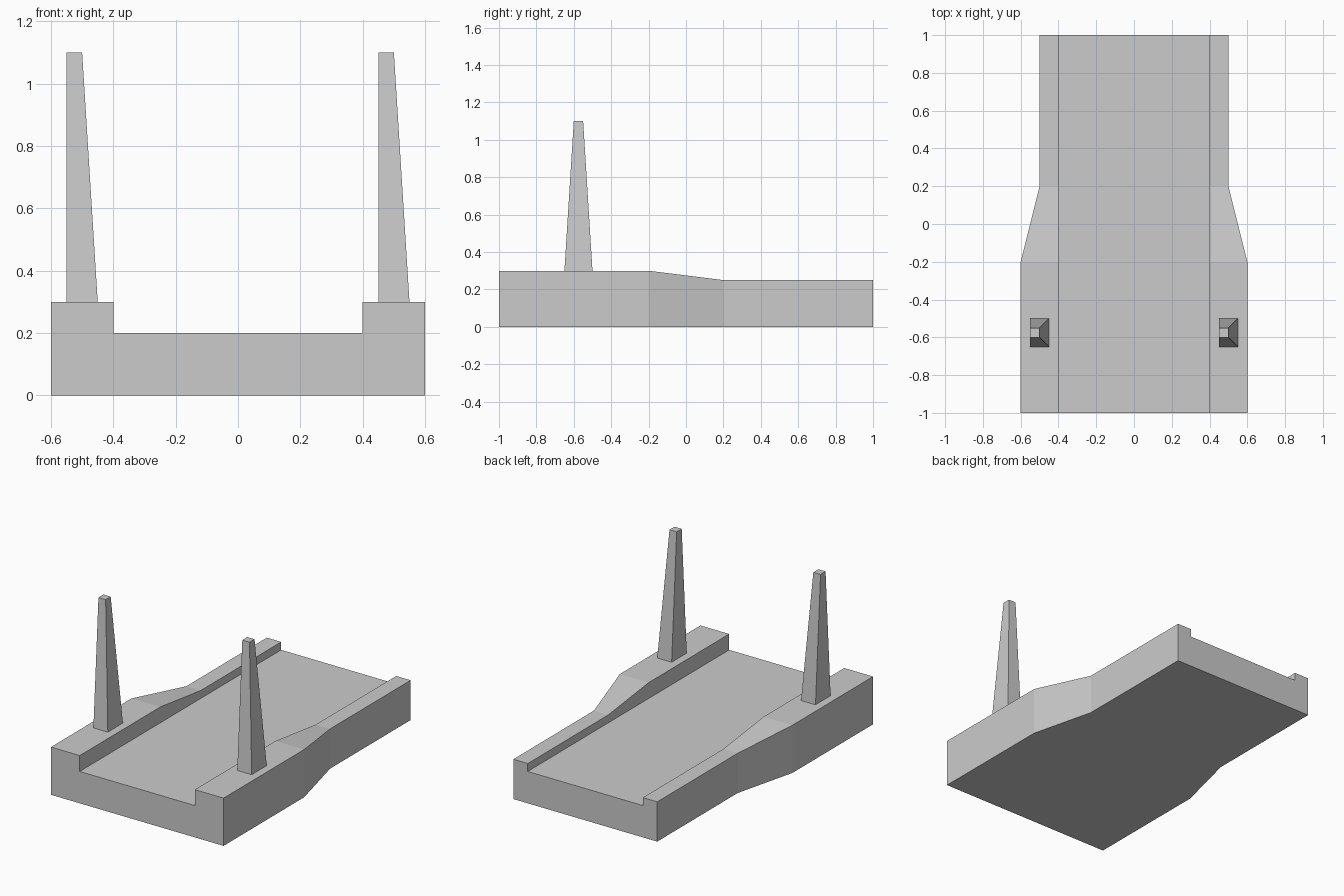
import bpy, bmesh

if "Cube" in bpy.data.objects:
    bpy.data.objects.remove(bpy.data.objects["Cube"])


def loft(name, rings):
    """Skin a list of equal-length point rings and cap both ends."""
    bm = bmesh.new()
    loops = [[bm.verts.new(p) for p in ring] for ring in rings]
    for a, b in zip(loops, loops[1:]):
        for i in range(len(a)):
            j = (i + 1) % len(a)
            bm.faces.new((a[i], a[j], b[j], b[i]))
    bm.faces.new(loops[0][::-1])
    bm.faces.new(loops[-1])
    bmesh.ops.recalc_face_normals(bm, faces=bm.faces)
    mesh = bpy.data.meshes.new(name)
    bm.to_mesh(mesh)
    bm.free()
    obj = bpy.data.objects.new(name, mesh)
    bpy.context.collection.objects.link(obj)
    return obj


def deck_section(y, half_width, curb_top):
    """Channel-shaped cross-section: flat roadway between two raised curbs."""
    right = [(half_width, 0), (half_width, curb_top), (0.4, curb_top), (0.4, 0.2)]
    left = [(-x, z) for x, z in reversed(right)]
    return [(x, y, z) for x, z in right + left]


def rectangle(x0, x1, y0, y1, z):
    return [(x0, y0, z), (x1, y0, z), (x1, y1, z), (x0, y1, z)]


# Deck with curbs, narrowing and dropping towards the back
loft("deck", [deck_section(-1.0, 0.6, 0.3), deck_section(-0.2, 0.6, 0.3),
              deck_section(0.2, 0.5, 0.25), deck_section(1.0, 0.5, 0.25)])

# Tapered posts, both with their upright face on the -x side
for side, x in (("left", -0.55), ("right", 0.45)):
    loft(side + "_post", [rectangle(x, x + 0.1, -0.65, -0.5, 0.3),
                          rectangle(x, x + 0.05, -0.6, -0.55, 1.1)])
